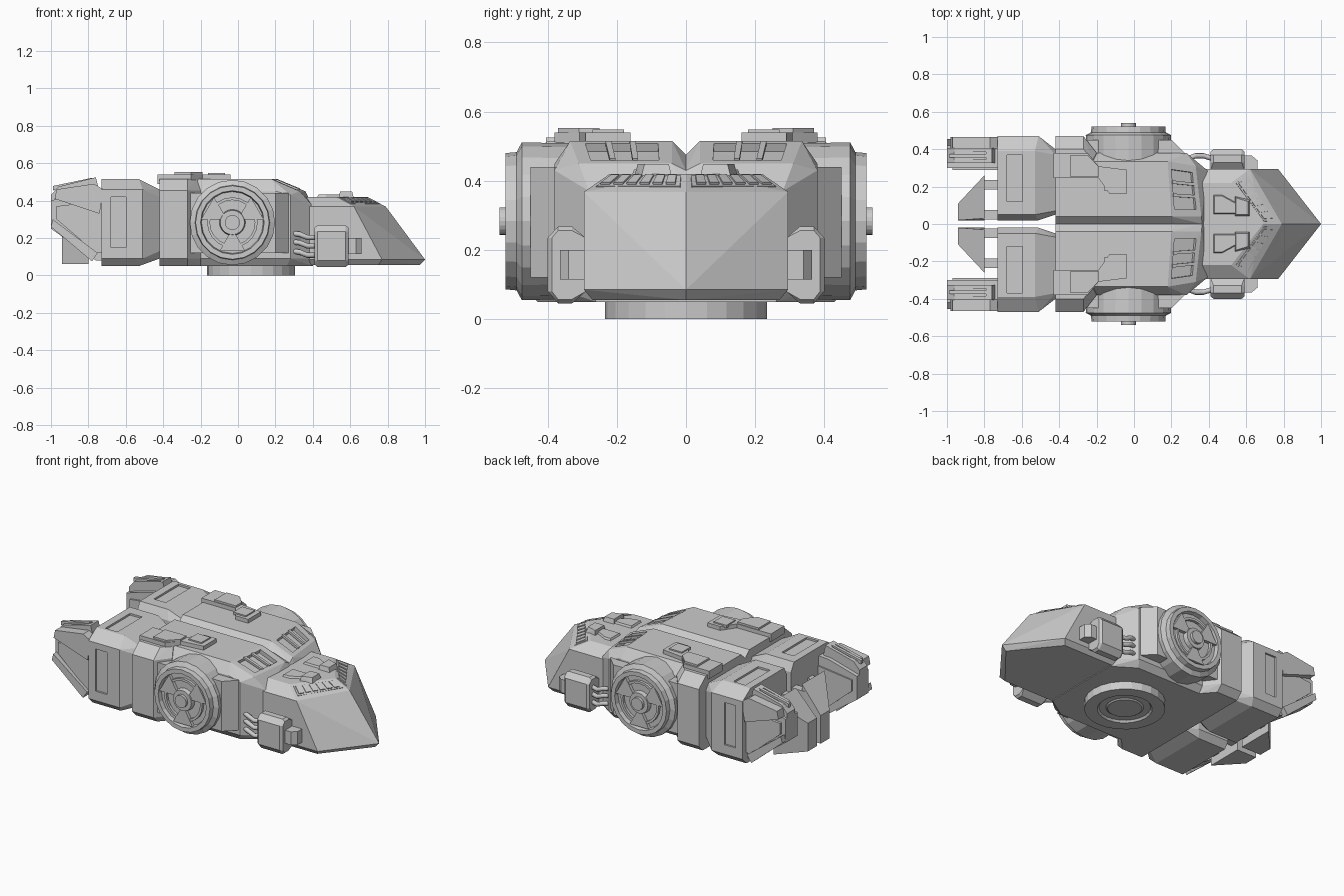
import bpy, bmesh, math
from mathutils import Vector

if "Cube" in bpy.data.objects:
    bpy.data.objects.remove(bpy.data.objects["Cube"])


def finish(name, me, mirror=True):
    ob = bpy.data.objects.new(name, me)
    bpy.context.collection.objects.link(ob)
    if mirror:
        ob.modifiers.new("mirror", 'MIRROR').use_axis = (False, True, False)
        ob.modifiers["mirror"].use_mirror_merge = False
    return ob


def from_bm(name, bm, mirror=True):
    bmesh.ops.recalc_face_normals(bm, faces=bm.faces)
    me = bpy.data.meshes.new(name)
    bm.to_mesh(me)
    bm.free()
    return finish(name, me, mirror)


def hull(name, pts, mirror=True):
    bm = bmesh.new()
    for p in pts:
        bm.verts.new(p)
    r = bmesh.ops.convex_hull(bm, input=bm.verts[:])
    junk = [v for v in bm.verts if not v.link_faces]
    bmesh.ops.delete(bm, geom=junk, context='VERTS')
    bmesh.ops.dissolve_limit(bm, angle_limit=0.01, verts=bm.verts[:], edges=bm.edges[:])
    return from_bm(name, bm, mirror)


def box(x0, x1, y0, y1, z0, z1):
    return [(x, y, z) for x in (x0, x1) for y in (y0, y1) for z in (z0, z1)]


def rings(*levels):
    return [(x, y, z) for z, poly in levels for x, y in poly]


def side(poly, y0, y1):
    return [(x, y, z) for x, z in poly for y in (y0, y1)]


def cut(ob, pts):
    c = hull(ob.name + "_cutter", pts, False)
    c.hide_render = True
    c.hide_viewport = True
    m = ob.modifiers.new("cut", 'BOOLEAN')
    m.object, m.operation, m.solver = c, 'DIFFERENCE', 'EXACT'
    ob.modifiers.move(len(ob.modifiers) - 1, len(ob.modifiers) - 2)


def patch(q, u0, u1, v0, v1, h):
    # slab lying on the bilinear quad q, reaching h either side
    q = [Vector(p) for p in q]
    n = (q[1] - q[0]).cross(q[3] - q[0]).normalized() * h
    out = []
    for u, v in ((u0, v0), (u1, v0), (u1, v1), (u0, v1)):
        p = q[0].lerp(q[1], u).lerp(q[3].lerp(q[2], u), v)
        out += [p + n, p - n]
    return out


def lathe(name, prof, centre, axis, steps, mirror):
    bm = bmesh.new()
    a = Vector(axis)
    side_dir = Vector((1, 0, 0))
    vs = [bm.verts.new(Vector(centre) + side_dir * r + a * h) for r, h in prof]
    es = [bm.edges.new(e) for e in zip(vs, vs[1:])]
    bmesh.ops.spin(bm, geom=vs + es, cent=centre, axis=a, angle=math.tau, steps=steps)
    bmesh.ops.remove_doubles(bm, verts=bm.verts[:], dist=1e-4)
    return from_bm(name, bm, mirror)


def tube(name, pts, r):
    cu = bpy.data.curves.new(name, 'CURVE')
    cu.dimensions, cu.bevel_depth, cu.bevel_resolution = '3D', r, 2
    s = cu.splines.new('POLY')
    s.points.add(len(pts) - 1)
    for p, c in zip(s.points, pts):
        p.co = (*c, 1)
    cu.use_fill_caps = True
    tmp = bpy.data.objects.new(name + "_path", cu)
    me = bpy.data.meshes.new_from_object(tmp)
    bpy.data.objects.remove(tmp)
    return finish(name, me)


# Main hull half with centre groove and sloped front
main = hull("main_hull", rings(
    (.515, [(-.42, .04), (.2, .04), (.18, .335), (-.42, .335)]),
    (.475, [(-.42, 0), (.22, 0)]),
    (.45, [(.36, .04), (.33, .31), (-.42, .38), (.2, .38)]),
    (.43, [(.365, 0), (.28, .38)]),
    (.37, [(.40, 0), (.40, .28)]),
    (.09, [(-.42, .38), (.28, .38), (.40, .28)]),
    (.05, [(-.42, 0), (.40, 0), (.40, .26), (.26, .35), (-.42, .35)])))
# Sloped grilles with bars
slope = [(.2, .04, .515), (.36, .04, .45), (.33, .31, .45), (.18, .335, .515)]
cut(main, patch(slope, .12, .85, .14, .86, .025))
for i in range(2):
    v = .36 + .24 * i
    hull("grille_bar", patch(slope, .1, .87, v, v + .06, .007))

# Rear shoulder of the hull
hull("hull_shoulder", rings(
    (.515, [(-.42, .2), (-.42, .40), (-.27, .40), (-.22, .34), (-.22, .2)]),
    (.455, [(-.42, .47), (-.27, .47), (-.2, .38)]),
    (.09, [(-.42, .47), (-.27, .47), (-.2, .38)]),
    (.05, [(-.42, .2), (-.42, .43), (-.27, .43), (-.2, .35), (-.2, .2)])))

# Side mount behind the wheel
hull("wheel_mount", rings(*[(z, [(-.26, .3), (-.26, .45), (.2, .45), (.27, .38), (.27, .3)])
                            for z in (.12, .44)]))

# Rear blocks with recessed panels
rear = hull("rear_block", rings(
    (.515, [(-.73, .05), (-.53, .05), (-.53, .39), (-.73, .39)]),
    (.46, [(-.73, .02), (-.51, .02), (-.51, .47), (-.73, .47),
           (-.42, .07), (-.42, .37)]),
    (.42, [(-.42, .05), (-.42, .40)]),
    (.13, [(-.42, .05), (-.42, .40)]),
    (.09, [(-.73, .02), (-.51, .02), (-.51, .47), (-.73, .47),
           (-.42, .07), (-.42, .37)]),
    (.05, [(-.73, .05), (-.53, .05), (-.53, .43), (-.73, .43)])))
cut(rear, box(-.68, -.60, .458, .5, .15, .42))
cut(rear, box(-.68, -.595, .12, .37, .503, .55))

# Hull joint between rear block and main hull
hull("rear_joint", box(-.5, -.4, .1, .36, .12, .42))

# Rear thruster fins, diagonal braces and top cannons
hull("thruster_fin", side([(-.72, .46), (-.80, .455), (-1, .40), (-1, .25), (-.76, .08), (-.72, .08)], .30, .42))
hull("fin_skirt", side([(-.72, .40), (-.97, .37), (-.97, .30), (-.76, .12), (-.72, .12)], .29, .435))
hull("diagonal_brace", side([(-.99, .30), (-1, .26), (-.78, .075), (-.75, .12)], .41, .455))
hull("upper_brace", side([(-.97, .46), (-.98, .41), (-.74, .33), (-.72, .46), (-.77, .49)], .40, .465))
gun = hull("cannon", side([(-.96, .475), (-1, .43), (-1, .40), (-.74, .44), (-.76, .525)], .325, .405))
cut(gun, side([(-.99, .466), (-.99, .50), (-.79, .56), (-.79, .506)], .345, .385))
hull("cannon_rail", side([(-.99, .455), (-.99, .478), (-.78, .522), (-.78, .49)], .355, .375))

# Inner rear wedges on posts
hull("inner_wedge", rings((.06, [(-.94, .02), (-.94, .11), (-.80, .26), (-.80, .02)]),
                          (.24, [(-.94, .02), (-.94, .11)]),
                          (.40, [(-.80, .03), (-.80, .26)])))
for y in (.05, .21):
    for z in (.14, .33):
        hull("wedge_post", box(-.82, -.72, y - .025, y + .025, z - .03, z + .03))

# Nose and cockpit roof
hull("nose", rings(
    (.055, [(.36, 0), (.97, 0), (.75, .27), (.36, .27)]),
    (.085, [(.36, 0), (1, 0), (.77, .295), (.36, .295)]),
    (.368, [(.36, .295), (.62, .295), (.79, 0)]),
    (.42, [(.36, 0), (.36, .22), (.52, .22), (.69, 0)])))
# Window strip on the nose bevel
bevel = [(.62, .295, .368), (.79, 0, .368), (.69, 0, .42), (.52, .22, .42)]
hull("window_strip", patch(bevel, .06, .94, .25, .85, .004))
for i in range(6):
    u = .09 + i * .14
    hull("window", patch(bevel, u, u + .1, .33, .78, .010))
# Roof hatch
hull("roof_hatch", rings((.41, [(.42, .05), (.42, .16), (.47, .16), (.60, .09), (.58, .05)]),
                         (.432, [(.43, .06), (.43, .15), (.47, .15), (.58, .09), (.57, .06)])))
hull("hatch_sensor", rings((.41, [(.54, .04), (.54, .15), (.62, .13), (.62, .04)]),
                           (.448, [(.545, .05), (.545, .14), (.61, .12), (.61, .05)])))

# Top armour plates
hull("armour_rear", rings(*[(z, [(-.43, .245), (-.43, .38), (-.25, .38), (-.19, .31), (-.18, .245)])
                            for z in (.49, .54)]))
hull("armour_ridge", rings(*[(z, [(-.34, .25), (-.34, .37), (-.25, .37), (-.19, .31), (-.19, .25)])
                             for z in (.5, .552)]))
hull("armour_front", rings(*[(z, [(-.2, .31), (-.04, .29), (-.04, .16), (-.13, .16), (-.2, .26)])
                             for z in (.5, .54)]))
hull("armour_latch", box(-.16, -.07, .18, .27, .53, .548))

# Side wheels: stepped drum with recessed face, blades and hub
WX, WZ = -.03, .283
lathe("wheel_drum", [(0, .30), (.225, .30), (.228, .475), (.2, .49), (.197, .522), (.17, .522),
                     (.165, .495), (.135, .495), (.135, .512), (.12, .512), (.12, .495),
                     (.07, .495), (.065, .522), (.04, .522), (.04, .54), (0, .54)],
      (WX, 0, WZ), (0, 1, 0), 20, True)
for k in range(3):
    a0 = math.radians(30 + 120 * k)
    pts = []
    for r, w in ((.06, .25), (.168, .42)):
        for s in (-1, 1):
            t = a0 + s * w
            pts += [(WX + r * math.cos(t), y, WZ + r * math.sin(t)) for y in (.48, .515)]
    hull("wheel_blade", pts)

# Side pods, feed hoses and front loop pipe
hull("side_pod", [(x, y, z) for x, k in ((.41, .012), (.425, 0), (.575, 0), (.59, .012))
                  for y, z in ((.33, .045 + k), (.37, .045 + k), (.40 - k, .08), (.40 - k, .235),
                               (.37, .268 - k), (.33, .268 - k), (.29, .235), (.29, .08))])
for z in (.12, .17, .215):
    tube("feed_hose", [(.29, .35, z + .01), (.33, .365, z + .005), (.37, .365, z - .012), (.42, .35, z - .012)], .014)
hull("loop_pipe", [(x, y, z) for x, y in ((.58, .31), (.58, .365), (.63, .365), (.66, .34), (.66, .28), (.6, .28))
                   for z in (.115, .2)])

# Base disc under the hull
lathe("base_disc", [(0, .06), (.235, .06), (.235, 0), (.16, 0), (.15, .012), (.11, .012), (.10, .005), (0, .005)],
      (.07, 0, 0), (0, 0, 1), 24, False)
